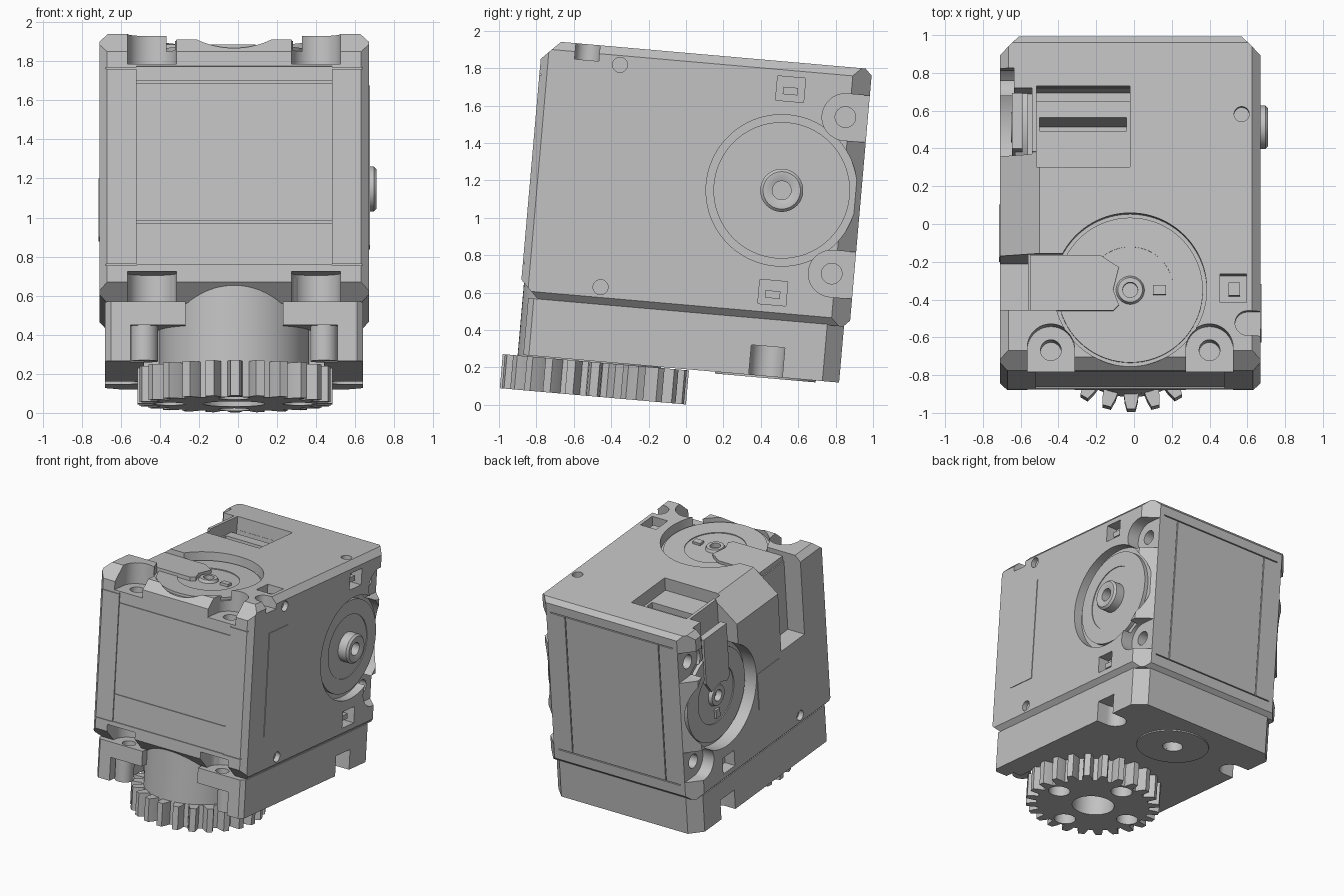
import bpy, bmesh
from math import cos, sin, pi, radians
from mathutils import Matrix, Vector

if "Cube" in bpy.data.objects:
    bpy.data.objects.remove(bpy.data.objects["Cube"], do_unlink=True)

grey = bpy.data.materials.new("plain_grey")
grey.use_nodes = True
grey.diffuse_color = (0.54, 0.54, 0.54, 1)
grey.node_tree.nodes["Principled BSDF"].inputs["Base Color"].default_value = (0.54, 0.54, 0.54, 1)
parts = []
CX, FY, BY, MZ = -0.02, -0.51, 0.41, 1.187   # shared axes of the drive discs


def finish(name, bm, keep=True):
    bmesh.ops.recalc_face_normals(bm, faces=bm.faces)
    me = bpy.data.meshes.new(name)
    bm.to_mesh(me)
    bm.free()
    ob = bpy.data.objects.new(name, me)
    bpy.context.collection.objects.link(ob)
    me.materials.append(grey)
    if keep:
        parts.append(ob)
    else:
        ob.hide_render = True
    return ob


def place(axis, u, v, w):
    return {"x": (w, u, v), "y": (u, w, v), "z": (u, v, w)}[axis]


def prism(axis, pts, lo, hi, name="cutter", keep=False):
    bm = bmesh.new()
    rings = [[bm.verts.new(place(axis, u, v, w)) for u, v in pts] for w in (lo, hi)]
    n = len(pts)
    for r in rings:
        bm.faces.new(r)
    for i in range(n):
        j = (i + 1) % n
        bm.faces.new((rings[0][i], rings[0][j], rings[1][j], rings[1][i]))
    return finish(name, bm, keep)


def box(x0, x1, y0, y1, z0, z1, name="cutter", keep=False):
    return prism("z", [(x0, y0), (x1, y0), (x1, y1), (x0, y1)], z0, z1, name, keep)


def circle(u, v, r, n=48):
    return [(u + r * cos(2 * pi * i / n), v + r * sin(2 * pi * i / n)) for i in range(n)]


def cyl(axis, u, v, r, lo, hi, name="cutter", keep=False, n=48):
    return prism(axis, circle(u, v, r, n), lo, hi, name, keep)


def u_slot(axis, u, v, r, direction, lo, hi):
    """Half-round pocket, open towards the given angle."""
    d = Vector((cos(direction), sin(direction))) * 0.3
    arc = [(u + r * cos(direction + pi / 2 + pi * i / 20),
            v + r * sin(direction + pi / 2 + pi * i / 20)) for i in range(21)]
    return prism(axis, arc + [(arc[-1][0] + d.x, arc[-1][1] + d.y), (arc[0][0] + d.x, arc[0][1] + d.y)], lo, hi)


def lathe(name, axis, u, v, profile, n=72):
    """Ring of revolution; profile is a closed loop of (radius, height)."""
    bm = bmesh.new()
    rings = [[bm.verts.new(place(axis, a, b, h)) for a, b in circle(u, v, r, n)] for r, h in profile]
    for k in range(len(rings)):
        a, b = rings[k], rings[(k + 1) % len(rings)]
        for i in range(n):
            j = (i + 1) % n
            bm.faces.new((a[i], a[j], b[j], b[i]))
    return finish(name, bm)


def carve(ob, cutters):
    for c in cutters:
        m = ob.modifiers.new("cut", "BOOLEAN")
        m.operation, m.solver, m.object = "DIFFERENCE", "EXACT", c
    bpy.context.view_layer.update()
    me = bpy.data.meshes.new_from_object(ob.evaluated_get(bpy.context.evaluated_depsgraph_get()))
    ob.modifiers.clear()
    ob.data = me
    for c in cutters:
        bpy.data.objects.remove(c, do_unlink=True)


# Main housing: a block with bevelled edges
X0, X1, Y0, Y1, Z0, Z1 = -0.71, 0.67, -0.935, 0.835, 0.49, 1.875
body = box(X0, X1, Y0, Y1, Z0, Z1, "housing", True)
bm = bmesh.new()
bm.from_mesh(body.data)
planes = []
for z, s in ((Z0, -1), (Z1, 1)):
    planes += [((0, Y0, z - s * 0.1), (0, -1, s)), ((0, Y1, z - s * 0.035), (0, 1, s))]
for x, s in ((X0, -1), (X1, 1)):
    planes += [((x, 0, Z0 + 0.042), (s, 0, -1)), ((x, 0, Z1 - 0.045), (s, 0, 1)),
               ((x, Y0 + 0.04, 0), (s, -1, 0)), ((x, Y1 - 0.1, 0), (s, 1, 0))]
for co, no in planes:
    bmesh.ops.bisect_plane(bm, geom=bm.verts[:] + bm.edges[:] + bm.faces[:],
                           plane_co=co, plane_no=no, clear_outer=True)
    bmesh.ops.holes_fill(bm, edges=[e for e in bm.edges if e.is_boundary])
bmesh.ops.recalc_face_normals(bm, faces=bm.faces)
bm.to_mesh(body.data)
bm.free()

cuts = []
# Disc recesses on the top and both sides
cuts += [cyl("z", CX, FY, 0.405, 1.795, 2, n=96), cyl("x", BY, MZ, 0.405, 0.60, 0.8, n=96),
         cyl("x", BY, MZ, 0.405, -0.8, -0.60, n=96)]
# Bolt pockets and bolt holes
for s in (-1, 1):
    x, z = CX + s * 0.42, MZ + s * 0.42
    cuts += [u_slot("z", x, -0.82, 0.125, -pi / 2, 1.71, 2),
             u_slot("z", x, -0.82, 0.125, -pi / 2, 0.4, 0.645),
             cyl("z", x, -0.82, 0.055, 1.55, 1.75),
             u_slot("x", 0.715, z, 0.125, 0, 0.57, 0.8),
             u_slot("x", 0.715, z, 0.125, 0, -0.8, -0.61),
             cyl("x", 0.715, z, 0.055, 0.4, 0.58), cyl("x", 0.715, z, 0.055, -0.63, -0.45)]
# Lowered lip between the front pockets
cuts.append(box(CX - 0.31, CX + 0.31, -1.1, -0.70, 1.842, 2))
# Latch windows, pin holes, side notch
for z in (0.638, 1.73):
    cuts.append(box(0.58, 0.8, BY - 0.075, BY + 0.075, z - 0.065, z + 0.065))
    box(0.57, 0.635, BY - 0.04, BY + 0.04, z - 0.03, z + 0.01, "latch", True)
cuts += [box(-0.8, -0.62, BY - 0.075, BY + 0.075, 0.573, 0.703),
         box(0.455, 0.595, -0.58, -0.43, 1.77, 2),
         u_slot("z", 0.60, -0.69, 0.065, 0, 1.79, 2),
         cyl("z", 0.57, 0.42, 0.04, 1.82, 2), cyl("x", -0.51, 1.78, 0.04, 0.63, 0.8),
         cyl("x", -0.51, 0.587, 0.04, 0.63, 0.8), cyl("x", -0.51, 0.587, 0.04, -0.8, -0.67)]
box(0.50, 0.56, -0.54, -0.47, 1.75, 1.83, "top_latch", True)
# Sloped shoulder between the two side channels
cuts.append(prism("y", [(-0.50, Z1), (-0.50, 2), (-0.9, 2), (-0.9, Z1 - 0.32), (-0.71, Z1 - 0.168)], -0.33, 0.22))
# Cable channels: across the top and down the side, and from the rear disc upward
cuts += [box(-0.9, -0.34, -0.62, -0.32, 1.797, 2), box(-0.9, -0.56, -0.62, -0.32, 1.22, 2),
         box(-0.9, -0.602, 0.21, 0.56, 1.19, 2), box(-0.9, -0.54, 0.21, 0.56, 1.5, 2),
         box(-0.9, -0.635, 0.5, 0.665, 1.45, 2)]
# Stepped window in the top
cuts += [box(-0.515, -0.02, 0.14, 0.57, 1.77, 2), box(-0.50, -0.04, 0.34, 0.41, 1.2, 1.8),
         box(-0.515, -0.02, 0.50, 0.568, 1.45, 1.8)]
# Recessed front panel and seams
cuts += [box(-0.52, 0.48, -1.1, Y0 + 0.008, 0.68, 1.70), box(-0.52, 0.48, -1.1, Y0 + 0.016, 0.895, 0.905),
         box(-0.52, 0.48, -1.1, Y0 + 0.016, 1.615, 1.625)]
for x in (-0.44, 0.40):
    cuts.append(box(x - 0.004, x + 0.004, Y1 - 0.01, 1, 0.61, 1.765))
for z in (0.61, 1.765):
    cuts.append(box(-0.57, 0.53, Y1 - 0.012, 1, z - 0.004, z + 0.004))
for z in (0.68, 1.69):
    for x in (-0.8, 0.48):
        cuts.append(box(x, x + 0.28, -1.1, Y0 + 0.008, z - 0.004, z + 0.004))
carve(body, cuts)

# Side panels, thin plates
box(X1 - 0.02, X1 + 0.005, -0.70, -0.46, 0.80, 1.62, "left_side_plate", True)
box(X0 - 0.005, X0 + 0.02, -0.28, 0.0, 0.88, 1.18, "right_side_plate", True)

# Drive discs
lathe("top_disc", "z", CX, FY, [(0.04, 1.75), (0.04, 1.83), (0.065, 1.83), (0.075, 1.808), (0.23, 1.808),
                                (0.23, 1.815), (0.385, 1.815), (0.385, 1.75)])
lathe("left_disc", "x", BY, MZ, [(0.05, 0.55), (0.05, 0.70), (0.08, 0.71), (0.1, 0.71), (0.115, 0.695),
                                 (0.115, 0.624), (0.25, 0.624), (0.25, 0.63), (0.365, 0.63), (0.365, 0.55)])
lathe("right_disc", "x", BY, MZ, [(0.045, -0.56), (0.045, -0.65), (0.08, -0.65), (0.09, -0.622), (0.23, -0.622),
                                  (0.23, -0.63), (0.37, -0.63), (0.37, -0.56)])
box(0.1, 0.17, FY - 0.025, FY + 0.025, 1.80, 1.828, "top_disc_key", True)
box(-0.64, -0.60, BY - 0.025, BY + 0.025, MZ - 0.19, MZ - 0.12, "right_disc_key", True)

# Cable covers lying in the channels, hooked round the hubs
hook = [(-0.53, -0.11), (-0.09, -0.11), (-0.06, -0.08), (-0.09, 0), (-0.06, 0.12), (-0.16, 0.185), (-0.53, 0.185)]
prism("z", [(CX + p, FY + q) for p, q in hook], 1.785, 1.838, "top_cable_cover", True)
prism("x", [(BY - 0.05 + q, MZ - p) for p, q in hook], -0.645, -0.59, "right_cable_cover", True)

# Lower base with cut corners, open at the front with two bolt ears
BX0, BX1, BF, BB = -0.68, 0.64, -0.89, 0.805
base = prism("z", [(BX0, BF + 0.03), (BX0 + 0.03, BF), (BX1 - 0.03, BF), (BX1, BF + 0.03),
                   (BX1, BB - 0.09), (BX1 - 0.09, BB), (BX0 + 0.09, BB), (BX0, BB - 0.09)],
             0.19, 0.495, "base", True)
cuts = [box(-0.48, 0.44, -1.1, -0.55, 0, 0.375), box(-0.27, 0.23, -1.1, -0.55, 0.3, 0.6),
        u_slot("z", -0.59, BY, 0.09, pi, 0, 0.35), u_slot("z", 0.55, BY, 0.09, 0, 0, 0.35),
        cyl("z", CX, BY, 0.075, 0.1, 0.3)]
for s in (-1, 1):
    # Step beside each post, then the bolt hole
    cuts.append(box(min(s * 0.44, s * 0.53) - 0.02, max(s * 0.44, s * 0.53) - 0.02, -1.1, -0.81, 0, 0.375))
    cuts.append(cyl("z", CX + s * 0.42, -0.82, 0.05, 0.44, 0.6))
carve(base, cuts)
for s, side in ((-1, "right"), (1, "left")):
    cyl("z", CX + s * 0.46, -0.80, 0.07, 0.195, 0.39, side + "_bolt_post", True, 32)

lathe("base_washer", "z", CX, BY, [(0.075, 0.18), (0.27, 0.18), (0.27, 0.22), (0.075, 0.22)])

# Output hub and gear
lathe("output_hub", "z", CX, FY - 0.025, [(0.157, 0.15), (0.385, 0.15), (0.385, 0.63), (0.157, 0.63)])
TEETH, GY = 24, -0.5
outline = []
for i in range(TEETH):
    c = 2 * pi * i / TEETH - pi / 2
    for f, r in ((-0.35, 0.42), (-0.29, 0.455), (-0.17, 0.5), (0.17, 0.5), (0.29, 0.455), (0.35, 0.42)):
        a = c + f * 2 * pi / TEETH
        outline.append((CX + 0.005 + r * cos(a), GY + r * sin(a)))
gear = prism("z", outline, 0.002, 0.185, "output_gear", True)
cuts = [cyl("z", CX, GY, 0.157, -0.1, 0.3)]
for k in range(4):
    cuts.append(cyl("z", CX + 0.33 * cos(k * pi / 2), GY + 0.33 * sin(k * pi / 2), 0.08, -0.1, 0.14, n=32))
carve(gear, cuts)

# Tilt everything and smooth the round surfaces
tilt = Matrix.Rotation(radians(-5), 4, "X")
for ob in bpy.context.selected_objects:
    ob.select_set(False)
for ob in parts:
    ob.data.transform(tilt)
    ob.select_set(True)
bpy.context.view_layer.objects.active = parts[0]
bpy.ops.object.shade_smooth_by_angle(angle=radians(25))
